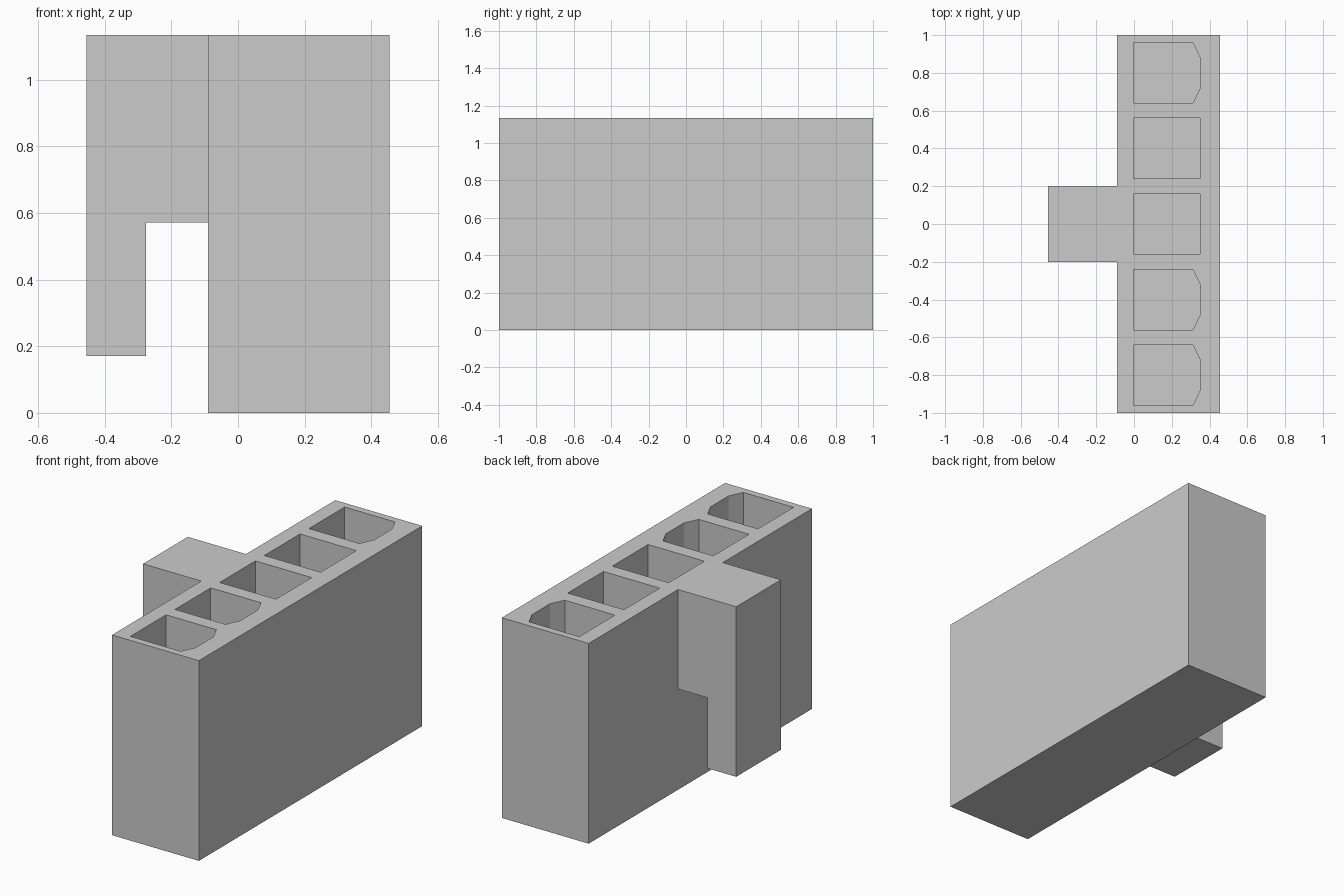
import bpy, bmesh
from mathutils import Vector

if "Cube" in bpy.data.objects:
    bpy.data.objects.remove(bpy.data.objects["Cube"])

HEIGHT = 1.135
FLOOR = 0.005


def prism(name, points, offset):
    """Extrude a flat outline (3D points) along an offset vector."""
    bm = bmesh.new()
    face = bm.faces.new([bm.verts.new(p) for p in points])
    ext = bmesh.ops.extrude_face_region(bm, geom=[face])
    verts = [g for g in ext["geom"] if isinstance(g, bmesh.types.BMVert)]
    bmesh.ops.translate(bm, verts=verts, vec=Vector(offset))
    bmesh.ops.recalc_face_normals(bm, faces=bm.faces)
    mesh = bpy.data.meshes.new(name)
    bm.to_mesh(mesh)
    bm.free()
    obj = bpy.data.objects.new(name, mesh)
    bpy.context.collection.objects.link(obj)
    return obj


def combine(target, tool, operation):
    """Apply a boolean and discard the tool object."""
    mod = target.modifiers.new(operation, 'BOOLEAN')
    mod.object = tool
    mod.operation = operation
    mod.solver = 'EXACT'
    bpy.context.view_layer.objects.active = target
    bpy.ops.object.modifier_apply(modifier=mod.name)
    bpy.data.objects.remove(tool)


# Long upright block
holder = prism("holder_body",
               [(-0.09, -1, 0), (0.455, -1, 0), (0.455, 1, 0), (-0.09, 1, 0)],
               (0, 0, HEIGHT))

# Hanging hook on the left side, sunk slightly into the wall
hook_profile = [(-0.05, HEIGHT), (-0.455, HEIGHT), (-0.455, 0.171),
                (-0.276, 0.171), (-0.276, 0.571), (-0.05, 0.571)]
hook = prism("hook", [(x, -0.2, z) for x, z in hook_profile], (0, 0.4, 0))
combine(holder, hook, 'UNION')

# Five deep pockets; three of them have chamfered outer corners
for y, chamfered in ((-0.8, True), (-0.4, True), (0, False), (0.4, False), (0.8, True)):
    if chamfered:
        outer = [(0.312, -0.16), (0.35, -0.08), (0.35, 0.08), (0.312, 0.16)]
    else:
        outer = [(0.35, -0.16), (0.35, 0.16)]
    outline = [(-0.003, -0.16)] + outer + [(-0.003, 0.16)]
    pocket = prism("pocket_cutter", [(px, y + py, FLOOR) for px, py in outline],
                   (0, 0, HEIGHT + 0.2))
    combine(holder, pocket, 'DIFFERENCE')
